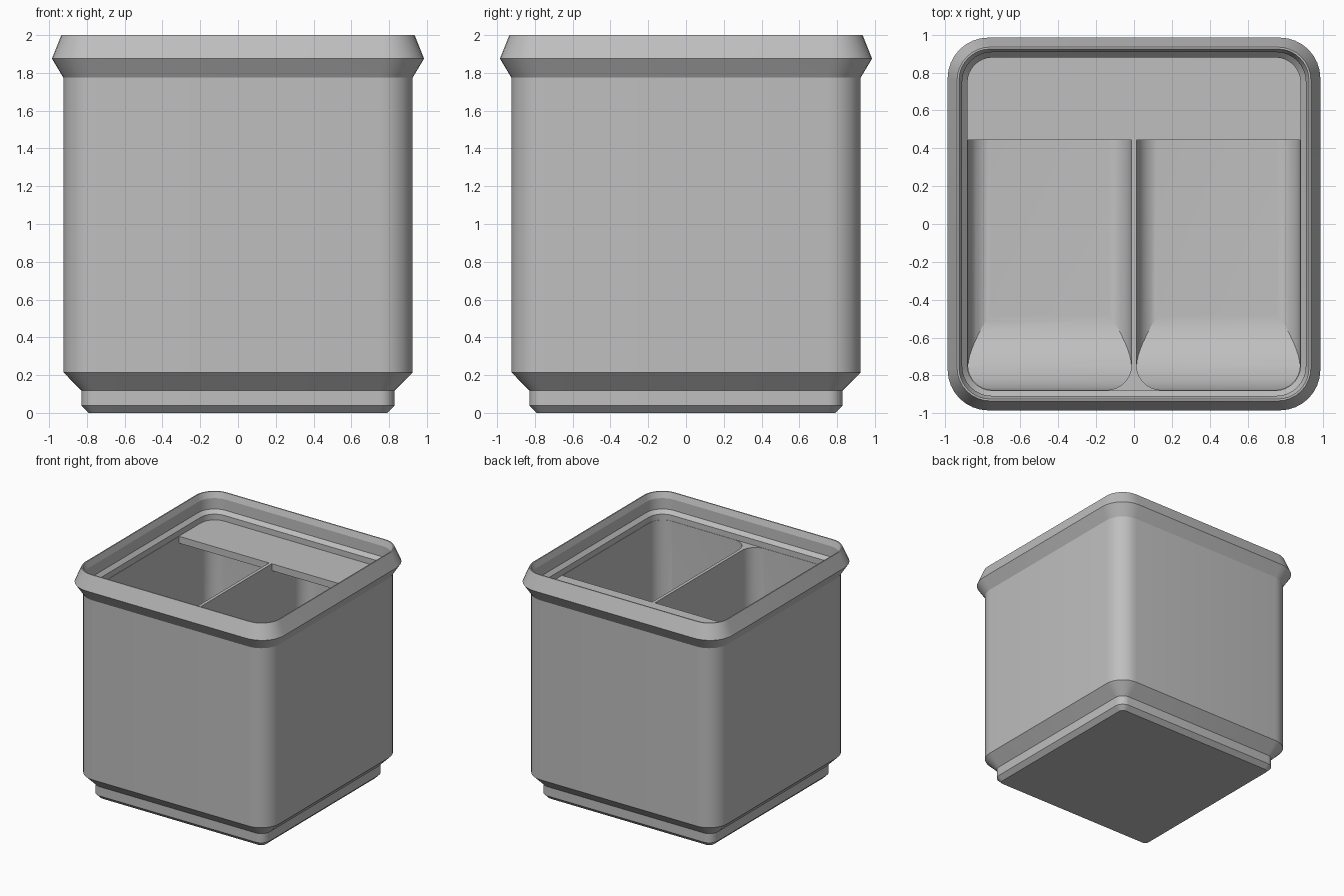
import bpy, bmesh
from math import sin, cos, pi, radians

cube = bpy.data.objects.get("Cube")
if cube:
    bpy.data.objects.remove(cube, do_unlink=True)

grey = bpy.data.materials.new("plain_grey")
grey.use_nodes = True
grey.diffuse_color = (0.52, 0.52, 0.52, 1)
grey.node_tree.nodes["Principled BSDF"].inputs["Base Color"].default_value = grey.diffuse_color

WALL = 0.877      # inner half width of the compartments
RIM_FLOOR = 1.775  # top of divider and shelf
FLOOR = 0.31


def rounded_rect(cx, hx, hy, r, steps=8):
    """Counter-clockwise outline of a rounded rectangle."""
    pts = []
    for k, (sx, sy) in enumerate([(1, 1), (-1, 1), (-1, -1), (1, -1)]):
        for i in range(steps + 1):
            a = (k + i / steps) * pi / 2
            pts.append((cx + sx * (hx - r) + r * cos(a), sy * (hy - r) + r * sin(a)))
    return pts


def loft(name, rings):
    """Skin a stack of equal outlines, capped at both ends."""
    bm = bmesh.new()
    loops = [[bm.verts.new(p) for p in ring] for ring in rings]
    n = len(loops[0])
    for a, b in zip(loops, loops[1:]):
        for i in range(n):
            j = (i + 1) % n
            bm.faces.new((a[i], a[j], b[j], b[i]))
    bm.faces.new(loops[0][::-1])
    bm.faces.new(loops[-1])
    bmesh.ops.remove_doubles(bm, verts=bm.verts, dist=1e-5)
    bmesh.ops.recalc_face_normals(bm, faces=bm.faces)
    me = bpy.data.meshes.new(name)
    bm.to_mesh(me)
    bm.free()
    ob = bpy.data.objects.new(name, me)
    bpy.context.collection.objects.link(ob)
    me.materials.append(grey)
    return ob


def activate(ob):
    bpy.ops.object.select_all(action='DESELECT')
    ob.select_set(True)
    bpy.context.view_layer.objects.active = ob


def cut(ob, cutter):
    mod = ob.modifiers.new("cut", 'BOOLEAN')
    mod.operation = 'DIFFERENCE'
    mod.solver = 'EXACT'
    mod.object = cutter
    cutter.hide_render = True
    activate(ob)
    bpy.ops.object.modifier_apply(modifier=mod.name)


# Outer shell: stepped foot, straight walls, flared rim, then down inside the lip
profile = [  # half width, corner radius, height
    (0.79, 0.04, 0), (0.828, 0.078, 0.038), (0.828, 0.078, 0.118),
    (0.925, 0.175, 0.215), (0.925, 0.175, RIM_FLOOR), (0.985, 0.215, 1.875),
    (0.935, 0.175, 2), (0.925, 0.165, 2), (0.908, 0.155, 1.95),
    (0.908, 0.155, 1.856), (0.88, 0.132, 1.825), (0.88, 0.132, RIM_FLOOR)]
bin_body = loft("bin_body", [[(x, y, z) for x, y in rounded_rect(0, h, h, r)]
                             for h, r, z in profile])

# Curved front ramp, removed from the pocket cutters so it stays solid
R = 0.43
arc = [(-0.45 - R * sin(t * pi / 24), FLOOR - 0.002 + R - R * cos(t * pi / 24))
       for t in range(13)]
outline = arc + [(-1, arc[-1][1]), (-1, 0.2), (-0.45, 0.2)]
ramp = loft("ramp_helper", [[(x, y, z) for y, z in outline] for x in (-1, 1)])

# Two compartments with rounded corners and filleted floors
FILLET = 0.12
GAP = 0.0136
half = (WALL - GAP) / 2
steps = [(FILLET * (1 - sin(t * pi / 16)), FLOOR + FILLET * (1 - cos(t * pi / 16)))
         for t in range(9)] + [(0, 1.8)]
for side in (-1, 1):
    rings = [[(x, y, z) for x, y in
              rounded_rect(side * (GAP + half), half - d, WALL - d, 0.13 - d)]
             for d, z in steps]
    pocket = loft("pocket_helper", rings)
    cut(pocket, ramp)
    cut(bin_body, pocket)
    bpy.data.objects.remove(pocket, do_unlink=True)
bpy.data.objects.remove(ramp, do_unlink=True)

# Label shelf along the back wall
shelf_outline = [(x, max(y, 0.445)) for x, y in rounded_rect(0, 0.885, 0.885, 0.14)]
label_shelf = loft("label_shelf", [[(x, y, z) for x, y in shelf_outline]
                                   for z in (1.715, RIM_FLOOR)])

for ob in (bin_body, label_shelf):
    activate(ob)
    bpy.ops.object.shade_smooth_by_angle(angle=radians(18))
